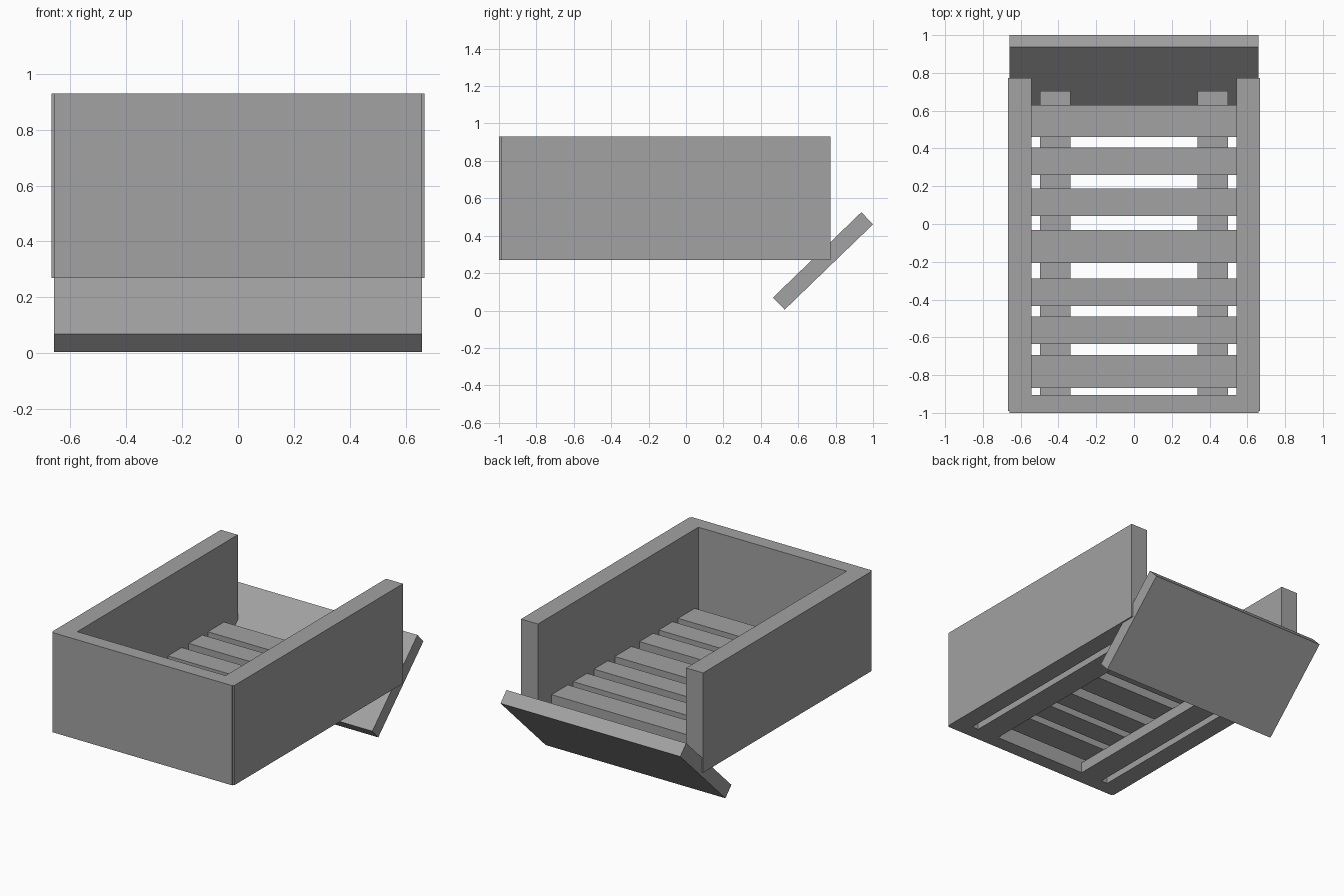
import bpy
import math

cube = bpy.data.objects.get("Cube")
if cube:
    bpy.data.objects.remove(cube, do_unlink=True)

GREY = (0.36, 0.36, 0.36, 1.0)
grey = bpy.data.materials.new("plain_grey")
grey.use_nodes = True
grey.diffuse_color = GREY
grey.node_tree.nodes["Principled BSDF"].inputs["Base Color"].default_value = GREY


def box(name, x, y, z, tilt=0.0):
    """Box from (min, max) spans, tilted about its own x axis."""
    spans = (x, y, z)
    bpy.ops.mesh.primitive_cube_add(size=1, location=[(a + b) / 2 for a, b in spans])
    obj = bpy.context.object
    obj.name = name
    obj.scale = [b - a for a, b in spans]
    obj.rotation_euler.x = tilt
    obj.data.materials.append(grey)
    return obj


BASE, RAIL_TOP, SLAT_TOP, RIM = 0.27, 0.34, 0.408, 0.93

# Side walls and the rails under the floor, one of each per side
for side, s in (("left", 1), ("right", -1)):
    box(side + "_wall", sorted((s * 0.543, s * 0.667)), (-0.99, 0.773), (BASE, RIM))
    box(side + "_rail", sorted((s * 0.337, s * 0.497)), (-0.91, 0.705), (BASE, RAIL_TOP))

# Front wall
box("front_wall", (-0.658, 0.658), (-1.0, -0.905), (BASE, RIM))

# Floor slats lying across the rails: (centre, width)
slats = [(0.545, 0.17), (0.332, 0.145), (0.115, 0.145), (-0.118, 0.175),
         (-0.362, 0.145), (-0.563, 0.145), (-0.78, 0.175)]
for i, (centre, width) in enumerate(slats, 1):
    box(f"floor_slat_{i}", (-0.545, 0.545),
        (centre - width / 2, centre + width / 2), (RAIL_TOP, SLAT_TOP))

# Dropped tailgate, leaning outward at the back
length, thick = 0.657, 0.09
mid_y, mid_z = 0.7325, 0.265
box("tailgate", (-0.658, 0.658), (mid_y - length / 2, mid_y + length / 2),
    (mid_z - thick / 2, mid_z + thick / 2), math.radians(44))
